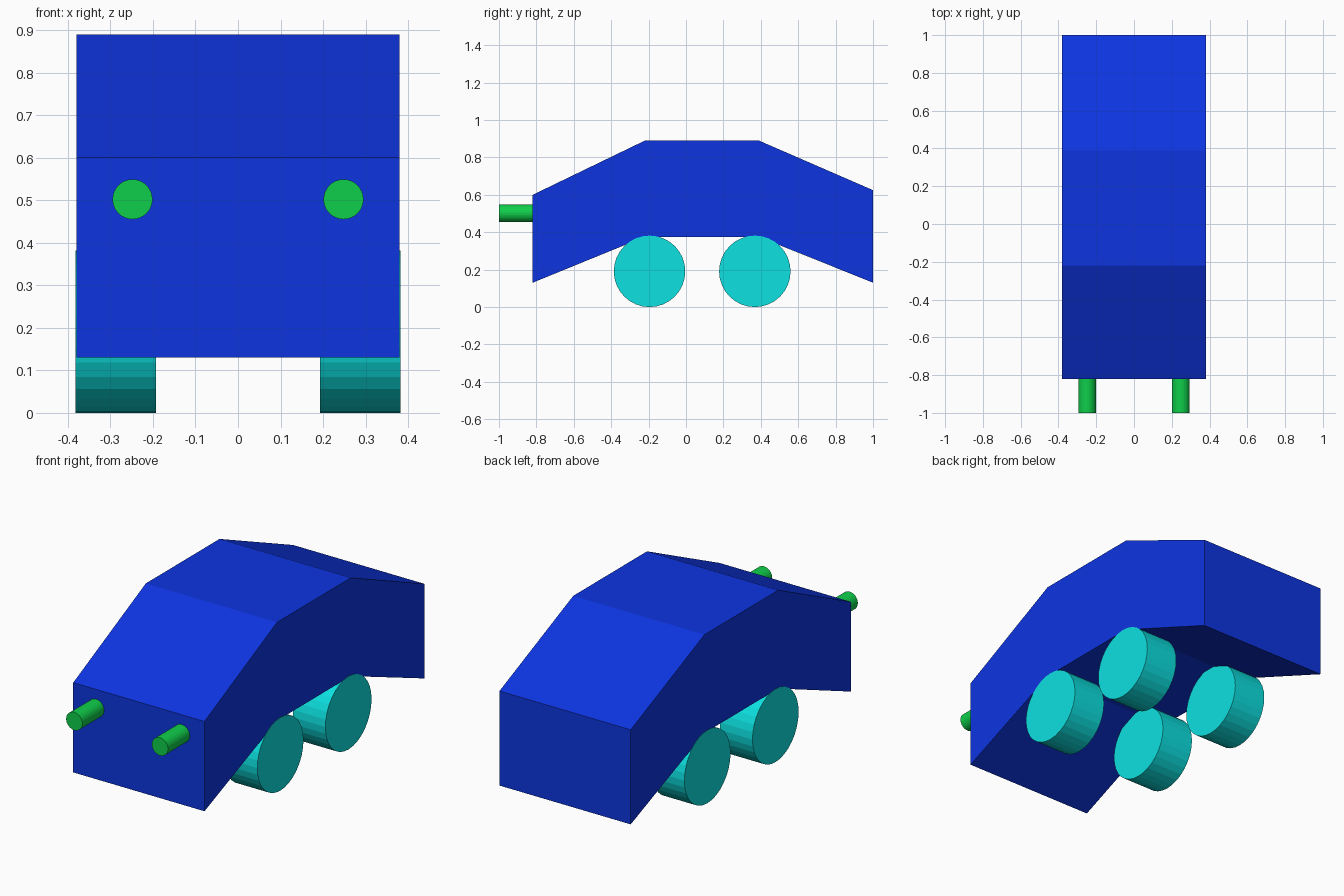
import bpy, bmesh, math

if "Cube" in bpy.data.objects:
    bpy.data.objects.remove(bpy.data.objects["Cube"])


def material(name, color):
    m = bpy.data.materials.new(name)
    m.diffuse_color = (*color, 1)
    m.use_nodes = True
    m.node_tree.nodes["Principled BSDF"].inputs["Base Color"].default_value = m.diffuse_color
    return m


blue = material("blue", (0.004, 0.035, 0.75))
cyan = material("cyan", (0.004, 0.75, 0.75))
green = material("green", (0.005, 0.62, 0.07))


def cylinder(name, radius, depth, loc, rot, mat):
    bpy.ops.mesh.primitive_cylinder_add(vertices=32, radius=radius, depth=depth,
                                        location=loc, rotation=rot)
    ob = bpy.context.object
    ob.name = name
    ob.data.materials.append(mat)
    return ob


# Body: arched side profile (y, z) extruded across the width
profile = [(-0.82, 0.13), (-0.22, 0.375), (0.39, 0.375), (1.0, 0.13),
           (1.0, 0.625), (0.39, 0.89), (-0.22, 0.89), (-0.82, 0.6)]
half_width = 0.38
bm = bmesh.new()
side = bm.faces.new([bm.verts.new((-half_width, y, z)) for y, z in profile])
ext = bmesh.ops.extrude_face_region(bm, geom=[side], use_keep_orig=True)
moved = [v for v in ext["geom"] if isinstance(v, bmesh.types.BMVert)]
bmesh.ops.translate(bm, verts=moved, vec=(2 * half_width, 0, 0))
bmesh.ops.recalc_face_normals(bm, faces=bm.faces)
mesh = bpy.data.meshes.new("body")
bm.to_mesh(mesh)
bm.free()
mesh.materials.append(blue)
bpy.context.collection.objects.link(bpy.data.objects.new("body", mesh))

for s, label in ((-1, "left"), (1, "right")):
    # Wheels
    for y, end in ((-0.195, "front"), (0.368, "back")):
        cylinder(f"{end}_{label}_wheel", 0.191, 0.189, (s * 0.2875, y, 0.191),
                 (0, math.pi / 2, 0), cyan)
    # Headlights
    cylinder(f"{label}_headlight", 0.047, 0.2, (s * 0.248, -0.9, 0.502),
             (math.pi / 2, 0, 0), green)
